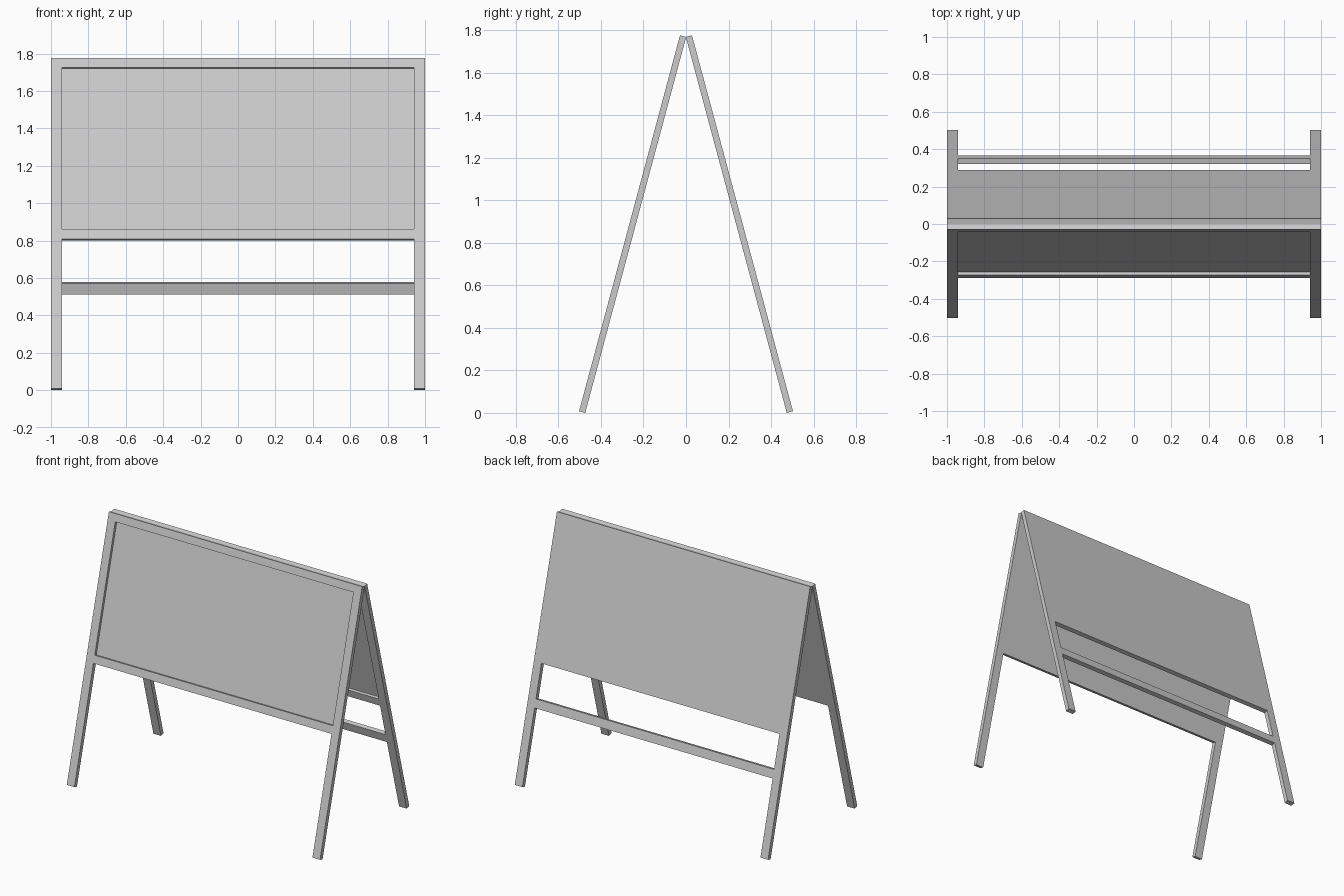
import bpy, bmesh, math
from mathutils import Matrix, Vector

if "Cube" in bpy.data.objects:
    bpy.data.objects.remove(bpy.data.objects["Cube"])

TILT = math.radians(15.03)
T = 0.03        # board thickness
L = 1.831       # leg length along the slope
W = 0.94        # half width between the legs
RECESS = 0.019  # depth of the panel recess


def box(name, lo, hi, place):
    """Box between two corners, in the tilted space of one leaf."""
    lo, hi = Vector(lo), Vector(hi)
    bm = bmesh.new()
    bmesh.ops.create_cube(bm, size=1.0)
    for v in bm.verts:
        v.co = place @ Vector([(lo[i] + hi[i]) / 2 + v.co[i] * (hi[i] - lo[i]) for i in range(3)])
    me = bpy.data.meshes.new(name)
    bm.to_mesh(me)
    bm.free()
    ob = bpy.data.objects.new(name, me)
    bpy.context.collection.objects.link(ob)
    return ob


def leaf(side, place):
    # two legs
    for label, s in (("left", -1), ("right", 1)):
        x0, x1 = sorted((s * W, s * 1.0))
        box(f"{side}_{label}_leg", (x0, 0, 0), (x1, T, L), place)
    # rails above and below the panel
    box(f"{side}_top_rail", (-W, 0, L - 0.053), (W, T, L), place)
    box(f"{side}_bottom_rail", (-W, 0, 0.829), (W, T, 0.884), place)
    # panel, recessed towards -y and flush on the other face
    box(f"{side}_panel", (-W, RECESS, 0.884), (W, T, L - 0.053), place)


# front and back leaves lean together at the top
lift = T * math.sin(TILT)
depth = T * math.cos(TILT)
front = Matrix.Translation((0, -0.503, lift)) @ Matrix.Rotation(-TILT, 4, 'X')
back = Matrix.Translation((0, 0.503 - depth, 0)) @ Matrix.Rotation(TILT, 4, 'X')
leaf("front", front)
leaf("back", back)

# extra stretcher between the back legs
box("back_stretcher", (-W, 0, 0.530), (W, T, 0.591), back)
